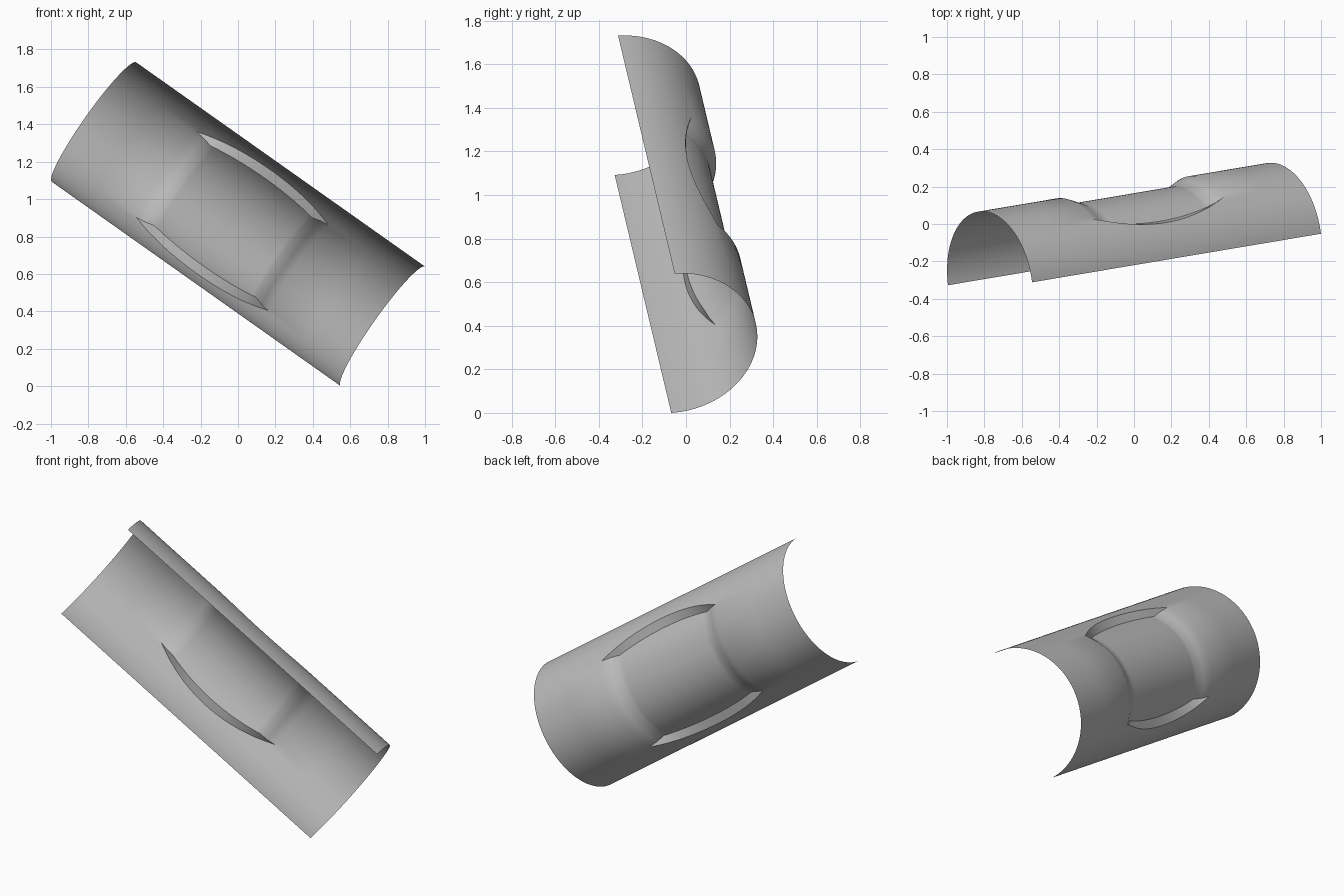
import bpy, bmesh, math
from mathutils import Vector, Matrix

cube = bpy.data.objects.get("Cube")
if cube:
    bpy.data.objects.remove(cube)

# Main dimensions
RADIUS, INNER_RADIUS, LENGTH = 0.391, 0.35, 1.909
MIDDLE = LENGTH / 2
HALF_RECESS, RAMP = 0.435, 0.10
SIDE_STEPS, INNER_STEPS, ROW_STEPS = 14, 36, 28


def section(s):
    """Half-round cross-section at distance s, stepped inward in the recess."""
    q = min(1, abs(s - MIDDLE) / HALF_RECESS)
    outer = math.radians(45.7 + 14.7 * (1 - q * q))
    depth = min(1, (1 - q) * HALF_RECESS / RAMP)
    inner = outer - math.radians(5.5) * depth * (1 - 0.6 * q * q)
    r = RADIUS + (INNER_RADIUS - RADIUS) * depth
    half = math.pi / 2
    side = [(half + (outer - half) * i / SIDE_STEPS, RADIUS) for i in range(SIDE_STEPS + 1)]
    patch = [(inner - 2 * inner * i / INNER_STEPS, r) for i in range(INNER_STEPS + 1)]
    other = [(-a, rad) for a, rad in reversed(side)]
    return [(s, rad * math.sin(a), rad * math.cos(a)) for a, rad in side + patch + other]


# Rows along the tube: plain ends, ramps and recessed middle
start, end = MIDDLE - HALF_RECESS, MIDDLE + HALF_RECESS
low, high = start + RAMP, end - RAMP
rows = [0, start / 2, start, start + RAMP / 2]
rows += [low + (high - low) * i / ROW_STEPS for i in range(ROW_STEPS + 1)]
rows += [end - RAMP / 2, end, (end + LENGTH) / 2, LENGTH]

# Half-tube shell
bm = bmesh.new()
grid = [[bm.verts.new(p) for p in section(s)] for s in rows]
for a, b in zip(grid, grid[1:]):
    for i in range(len(a) - 1):
        bm.faces.new((a[i], a[i + 1], b[i + 1], b[i]))
bmesh.ops.remove_doubles(bm, verts=bm.verts[:], dist=0.0002)

# Tilt the tube: length, width and bulge directions
u = Vector((0.809, 0.136, -0.572)).normalized()
v = Vector((0.575, 0.02, 0.818))
v = (v - u * v.dot(u)).normalized()
n = v.cross(u)
bm.transform(Matrix((u, v, n)).transposed().to_4x4())

# Centre the shell and stand it on the ground
lo = Vector([min(p.co[k] for p in bm.verts) for k in range(3)])
hi = Vector([max(p.co[k] for p in bm.verts) for k in range(3)])
mid = (lo + hi) / 2
bmesh.ops.translate(bm, verts=bm.verts[:], vec=(-mid.x, -mid.y, -lo.z))
bm.normal_update()
if sum((f.normal.dot(n) for f in bm.faces)) < 0:
    bmesh.ops.reverse_faces(bm, faces=bm.faces[:])

mesh = bpy.data.meshes.new("half_tube_shell")
bm.to_mesh(mesh)
bm.free()
shell = bpy.data.objects.new("half_tube_shell", mesh)
bpy.context.collection.objects.link(shell)

# Plain grey material
grey = bpy.data.materials.new("plain_grey")
grey.use_nodes = True
colour = (0.5, 0.5, 0.5, 1)
grey.diffuse_color = colour
grey.node_tree.nodes["Principled BSDF"].inputs["Base Color"].default_value = colour
mesh.materials.append(grey)

bpy.ops.object.select_all(action="DESELECT")
shell.select_set(True)
bpy.context.view_layer.objects.active = shell
bpy.ops.object.shade_smooth_by_angle(angle=math.radians(30))
